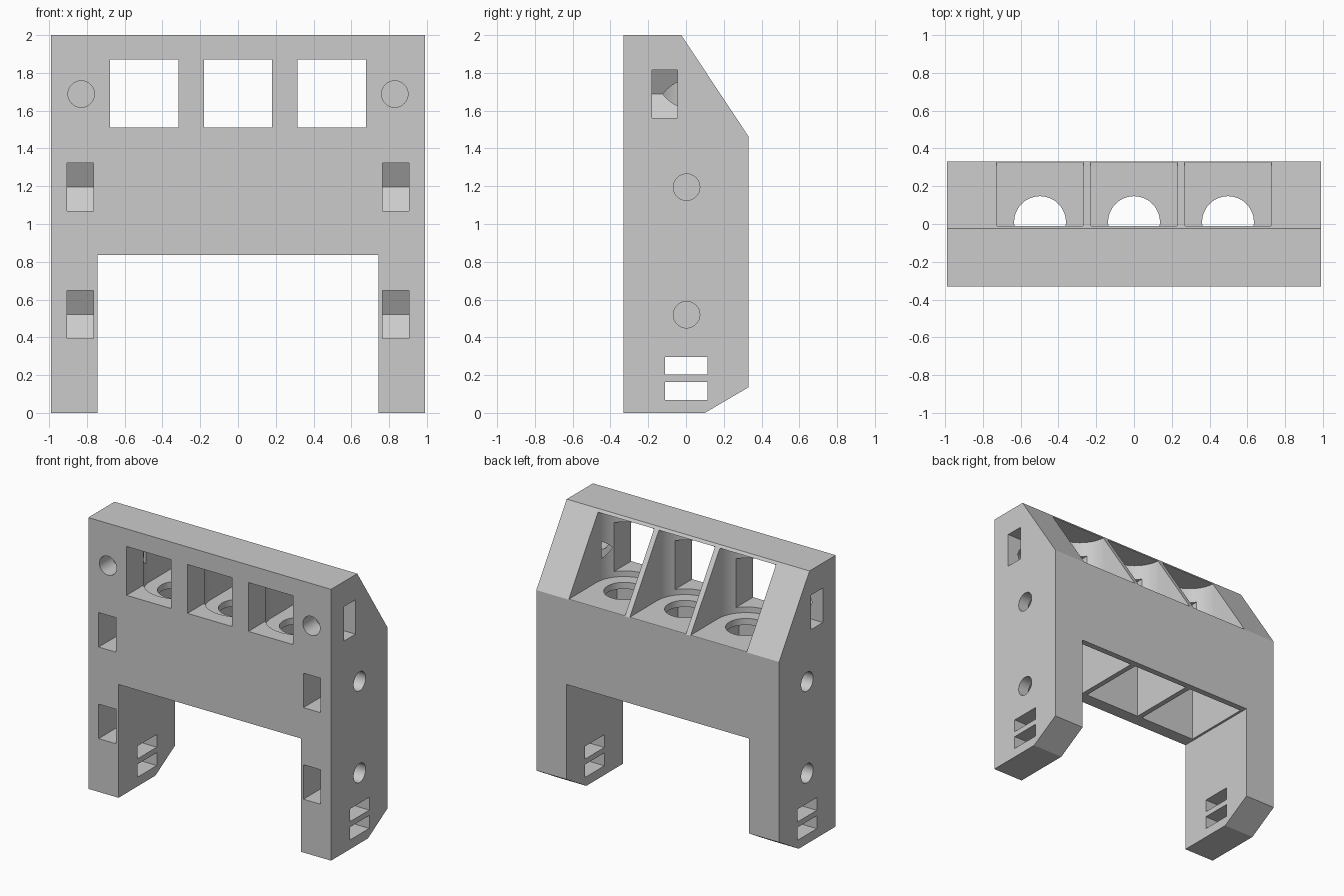
import bpy
import bmesh
from math import sin, cos, pi, sqrt
from mathutils import Vector

cube = bpy.data.objects.get("Cube")
if cube:
    bpy.data.objects.remove(cube, do_unlink=True)

grey = bpy.data.materials.new("plain grey")
grey.use_nodes = True
colour = (0.6, 0.6, 0.6, 1)
grey.diffuse_color = colour
grey.node_tree.nodes["Principled BSDF"].inputs["Base Color"].default_value = colour


def prism(name, axis, points, low, high):
    """Extrude a flat outline along one axis; points use the other two axes in order."""
    def place(p, d):
        a, b = p
        return {"X": (d, a, b), "Y": (a, d, b), "Z": (a, b, d)}[axis]
    bm = bmesh.new()
    face = bm.faces.new([bm.verts.new(place(p, low)) for p in points])
    moved = bmesh.ops.extrude_face_region(bm, geom=[face])["geom"]
    verts = [v for v in moved if isinstance(v, bmesh.types.BMVert)]
    shift = Vector(place((0, 0), high - low))
    bmesh.ops.translate(bm, verts=verts, vec=shift)
    bmesh.ops.recalc_face_normals(bm, faces=bm.faces)
    mesh = bpy.data.meshes.new(name)
    bm.to_mesh(mesh)
    bm.free()
    mesh.materials.append(grey)
    obj = bpy.data.objects.new(name, mesh)
    bpy.context.collection.objects.link(obj)
    return obj


def rect(a0, a1, b0, b1):
    return [(a0, b0), (a1, b0), (a1, b1), (a0, b1)]


def arc(a, b, r, start=0, end=2 * pi, steps=48, closed=True):
    n = steps if closed else steps - 1
    return [(a + r * cos(start + (end - start) * i / n),
             b + r * sin(start + (end - start) * i / n)) for i in range(steps)]


def nut_outline(opening, centre, z, direction):
    """Slot running from the opening to the pointed end of a hexagon."""
    h = 0.127
    flat = centre + direction * h / sqrt(3)
    tip = centre + direction * 2 * h / sqrt(3)
    return [(opening, z - h), (flat, z - h), (tip, z), (flat, z + h), (opening, z + h)]


# Main body with sloped upper back and chamfered feet
frame = prism("frame", "X", [(-0.33, 0), (0.1, 0), (0.33, 0.135), (0.33, 1.465),
                             (-0.025, 2), (-0.33, 2)], -0.99, 0.99)


def cut(axis, points, low, high):
    tool = prism("cutter", axis, points, low, high)
    tool.hide_render = True
    mod = frame.modifiers.new("cut", "BOOLEAN")
    mod.operation = "DIFFERENCE"
    mod.solver = "EXACT"
    mod.object = tool
    bpy.context.view_layer.objects.active = frame
    bpy.ops.object.modifier_apply(modifier=mod.name)
    bpy.data.objects.remove(tool, do_unlink=True)


# Gap between the legs
cut("Y", rect(-0.743, 0.743, -0.2, 0.835), -1, 1)

# Three bays: round-fronted pocket, floor hole, front window, chamber below
bay_radius = 0.229
for x in (-0.497, 0, 0.497):
    bay = [(x + bay_radius, 0.5), (x - bay_radius, 0.5)]
    bay += arc(x, 0.01, bay_radius, pi, 2 * pi, 33, closed=False)
    cut("Z", bay, 1.468, 1.98)
    cut("Y", rect(x - 0.181, x + 0.181, 1.51, 1.87), -0.5, 0)
    cut("Z", rect(x - bay_radius, x + bay_radius, -0.235, 0.285), 0.7, 1.42)
    cut("Z", arc(x, 0.01, 0.137), 1.3, 1.6)

# Nut slots and screw holes, the same on both sides
for s in (-1, 1):
    for z in (0.52, 1.195):
        cut("X", nut_outline(-0.5, 0, z, 1), *sorted((s * 0.765, s * 0.905)))
        cut("X", arc(0.003, z, 0.07), *sorted((s * 0.85, s * 1.1)))
    z = 1.688
    cut("Y", nut_outline(s * 1.1, s * 0.83, z, -s), -0.18, -0.045)
    cut("Y", arc(s * 0.83, z, 0.07), -0.5, -0.1)

# Strap slots through both legs
for low, high in ((0.068, 0.163), (0.203, 0.297)):
    cut("X", rect(-0.11, 0.115, low, high), -1.2, 1.2)

# Smooth round walls, keep hard edges
bpy.ops.object.select_all(action="DESELECT")
frame.select_set(True)
bpy.context.view_layer.objects.active = frame
bpy.ops.object.shade_smooth_by_angle(angle=pi / 9)
